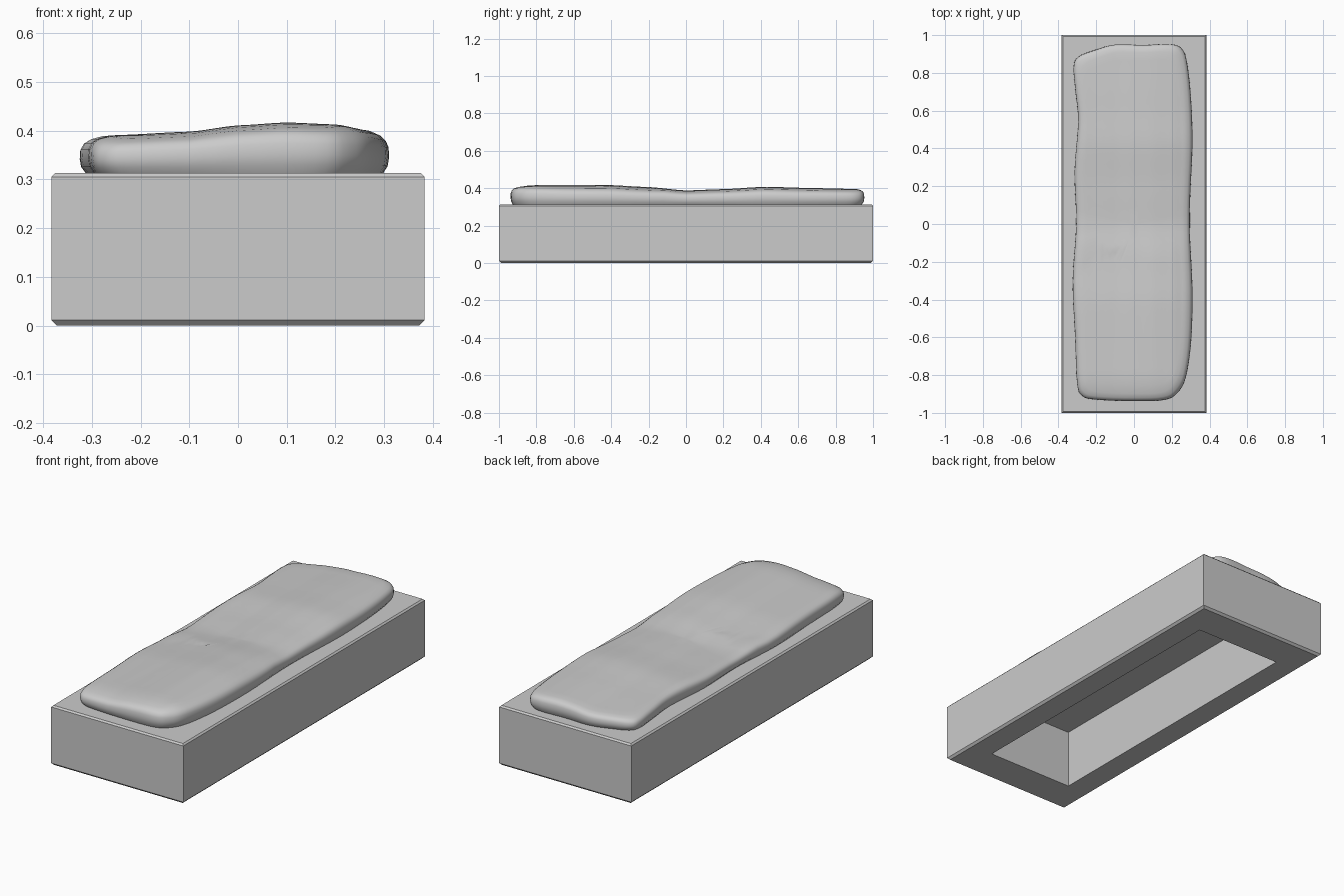
import bpy
import bmesh
import math
from mathutils import Vector

cube = bpy.data.objects.get("Cube")
if cube:
    bpy.data.objects.remove(cube, do_unlink=True)


def loft(name, rings, closed=False):
    """Join equal-length point rings with quads; closed joins last to first."""
    bm = bmesh.new()
    loops = [[bm.verts.new(p) for p in ring] for ring in rings]
    pairs = list(zip(loops, loops[1:]))
    if closed:
        pairs.append((loops[-1], loops[0]))
    for a, b in pairs:
        for i in range(len(a)):
            j = (i + 1) % len(a)
            bm.faces.new((a[i], a[j], b[j], b[i]))
    if not closed:
        bm.faces.new(loops[0])
        bm.faces.new(loops[-1])
    bmesh.ops.recalc_face_normals(bm, faces=bm.faces)
    mesh = bpy.data.meshes.new(name)
    bm.to_mesh(mesh)
    bm.free()
    obj = bpy.data.objects.new(name, mesh)
    bpy.context.collection.objects.link(obj)
    return obj


def rectangle(hx, hy, z):
    return [(-hx, -hy, z), (hx, -hy, z), (hx, hy, z), (-hx, hy, z)]


def interpolate(table, t):
    """Smoothly blended lookup in a list of (position, value)."""
    if t <= table[0][0]:
        return table[0][1]
    for (a, va), (b, vb) in zip(table, table[1:]):
        if t <= b:
            s = (t - a) / (b - a)
            s = s * s * (3 - 2 * s) * 0.5 + s * 0.5
            return va + (vb - va) * s
    return table[-1][1]


def smooth_loop(points, steps):
    """Closed Catmull-Rom curve through the points."""
    pts = [Vector(p) for p in points]
    n = len(pts)
    result = []
    for i in range(n):
        a, b, c, d = (pts[(i + k - 1) % n] for k in range(4))
        for s in range(steps):
            t = s / steps
            result.append(0.5 * (2 * b + (c - a) * t
                                 + (2 * a - 5 * b + 4 * c - d) * t ** 2
                                 + (3 * b - a - 3 * c + d) * t ** 3))
    return result


# Plinth: open rectangular frame with chamfered upper and lower rims
WIDTH, LENGTH, HEIGHT = 0.383, 1.0, 0.313
HOLE = (0.25, 0.81)
loft("plinth", [
    rectangle(WIDTH - 0.011, LENGTH - 0.011, 0),
    rectangle(WIDTH, LENGTH, 0.011),
    rectangle(WIDTH, LENGTH, HEIGHT - 0.008),
    rectangle(WIDTH - 0.008, LENGTH - 0.008, HEIGHT),
    rectangle(*HOLE, HEIGHT),
    rectangle(*HOLE, 0),
], closed=True)

# Slab: uneven outline, lengthwise crest and crosswise fall
outline = [
    (-0.2, -0.93), (0, -0.938), (0.16, -0.932), (0.23, -0.895), (0.275, -0.81),
    (0.303, -0.62), (0.31, -0.35), (0.296, -0.05), (0.298, 0.15), (0.31, 0.42),
    (0.303, 0.65), (0.285, 0.83), (0.26, 0.92), (0.2, 0.952), (0.05, 0.948),
    (-0.1, 0.95), (-0.21, 0.92), (-0.295, 0.885), (-0.32, 0.83), (-0.31, 0.7),
    (-0.296, 0.54), (-0.315, 0.28), (-0.306, 0), (-0.325, -0.3), (-0.312, -0.6),
    (-0.302, -0.84), (-0.275, -0.91),
]
crest = [(-0.94, 0.402), (-0.82, 0.416), (-0.42, 0.417), (-0.2, 0.406), (0, 0.388),
         (0.2, 0.395), (0.43, 0.408), (0.62, 0.402), (0.95, 0.395)]
fall = [(-0.32, 0.032), (-0.25, 0.026), (-0.1, 0.019), (0, 0.006), (0.1, 0),
        (0.2, 0.004), (0.27, 0.017), (0.32, 0.03)]


def top_height(x, y):
    strength = 0.75 if y > -0.15 else 1
    return interpolate(crest, y) - strength * interpolate(fall, x)


edge = smooth_loop(outline, 4)


def slab_ring(inset, rise, scale=1):
    ring = []
    for p in edge:
        x = p.x * (1 - inset / 0.31) * scale
        y = p.y * (1 - inset / 0.94) * scale
        base = HEIGHT - 0.003
        ring.append((x, y, base + (top_height(x, y) - base) * rise))
    return ring


rim = [(0.014, 0), (0.003, 0.22), (0, 0.45), (0.001, 0.7),
       (0.007, 0.86), (0.018, 0.95), (0.04, 1)]
rings = [slab_ring(inset, rise) for inset, rise in rim]
rings += [slab_ring(0.04, 1, 1 - k / 20) for k in range(1, 20)]
slab = loft("slab", rings)

bpy.ops.object.select_all(action='DESELECT')
slab.select_set(True)
bpy.context.view_layer.objects.active = slab
bpy.ops.object.shade_smooth_by_angle(angle=math.radians(40))
